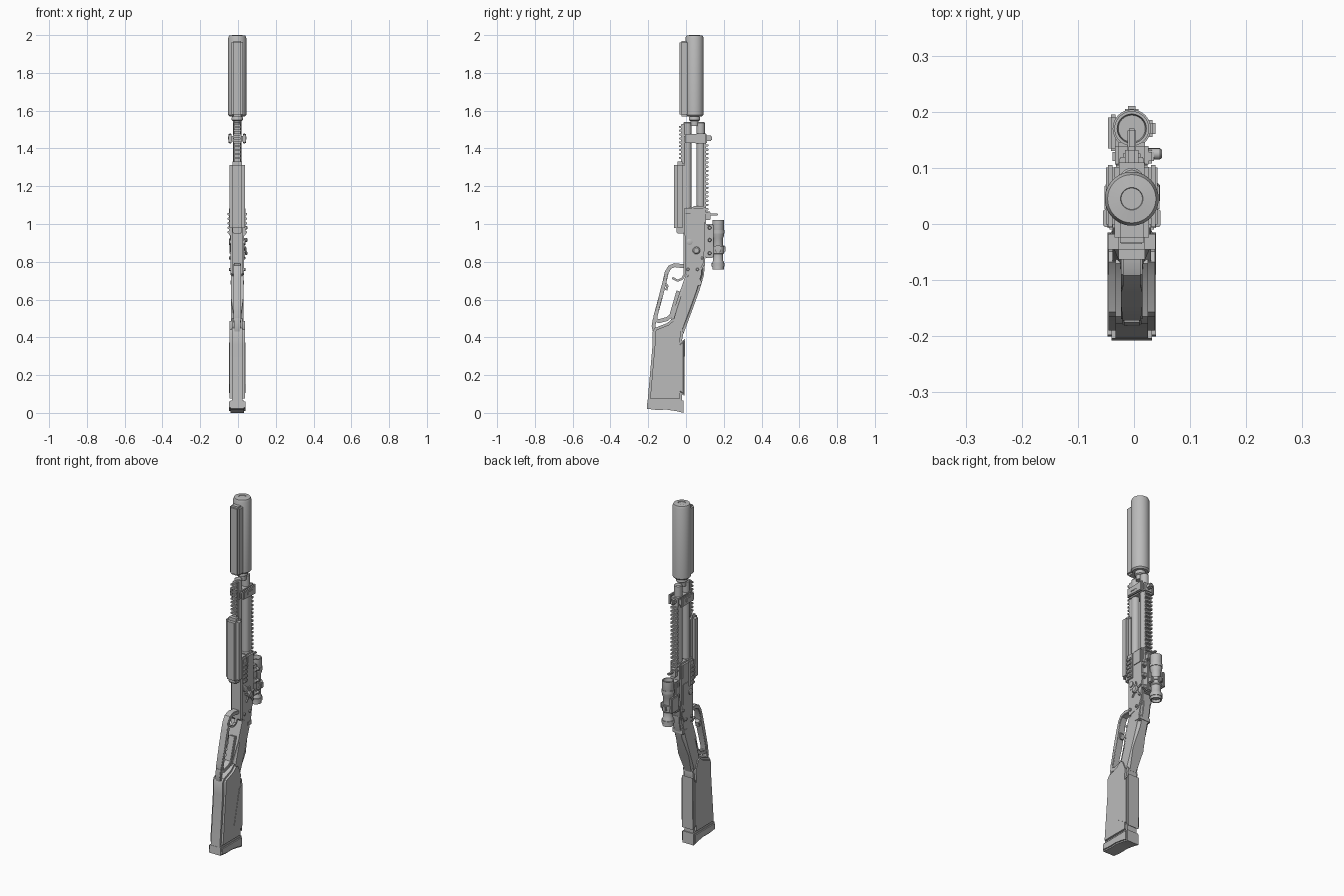
import bpy, bmesh, math
from mathutils import Vector, Matrix

if "Cube" in bpy.data.objects:
    bpy.data.objects.remove(bpy.data.objects["Cube"], do_unlink=True)

CX = -0.004  # centre line of the rifle

gray = bpy.data.materials.new("plain_gray")
gray.use_nodes = True
gray.diffuse_color = (0.5, 0.5, 0.5, 1)
gray.node_tree.nodes["Principled BSDF"].inputs["Base Color"].default_value = (0.5, 0.5, 0.5, 1)


def finish(name, bm, bevel=0, segments=2):
    if bevel:
        edges = [e for e in bm.edges if e.calc_face_angle(0) > 0.6]
        bmesh.ops.bevel(bm, geom=edges, offset=bevel, segments=segments,
                        affect='EDGES', clamp_overlap=True)
    bmesh.ops.recalc_face_normals(bm, faces=bm.faces[:])
    mesh = bpy.data.meshes.new(name)
    bm.to_mesh(mesh)
    bm.free()
    mesh.materials.append(gray)
    ob = bpy.data.objects.new(name, mesh)
    bpy.context.collection.objects.link(ob)
    bpy.ops.object.select_all(action='DESELECT')
    ob.select_set(True)
    bpy.context.view_layer.objects.active = ob
    bpy.ops.object.shade_smooth_by_angle(angle=math.radians(35))
    return ob


def box(name, x, y, z, bevel=0.004):
    """Box from (min, max) pairs, x measured from the centre line."""
    bm = bmesh.new()
    bmesh.ops.create_cube(bm, size=1)
    for v in bm.verts:
        for i, (a, b) in enumerate((x, y, z)):
            v.co[i] = a if v.co[i] < 0 else b
        v.co.x += CX
    return finish(name, bm, bevel)


def prism(name, points, half, x=0, bevel=0.004, segments=2):
    """Side profile of (y, z) points given thickness along x."""
    bm = bmesh.new()
    verts = [bm.verts.new((CX + x - half, y, z)) for y, z in points]
    face = bm.faces.new(verts)
    out = bmesh.ops.extrude_face_region(bm, geom=[face])
    for v in out["geom"]:
        if isinstance(v, bmesh.types.BMVert):
            v.co.x += 2 * half
    return finish(name, bm, bevel, segments)


def strip(name, path, thick, half, bevel=0.003):
    """Bent bar that follows a (y, z) path."""
    pts = [Vector(p) for p in path]
    left, right = [], []
    for i, p in enumerate(pts):
        d = (pts[min(i + 1, len(pts) - 1)] - pts[max(i - 1, 0)]).normalized()
        n = Vector((-d.y, d.x)) * thick / 2
        left.append(p + n)
        right.append(p - n)
    return prism(name, left + right[::-1], half, bevel=bevel)


def lathe(name, y, rings, x=0, axis='Z', sides=32):
    """Turned part from (position, radius) rings along an axis."""
    bm = bmesh.new()
    loops = []
    for t, r in rings:
        loop = []
        for i in range(sides):
            a = math.tau * i / sides
            c, s = r * math.cos(a), r * math.sin(a)
            if axis == 'Z':
                co = (CX + x + c, y + s, t)
            else:
                co = (CX + t, y[0] + c, y[1] + s)
            loop.append(bm.verts.new(co))
        loops.append(loop)
    for a, b in zip(loops, loops[1:]):
        for i in range(sides):
            j = (i + 1) % sides
            bm.faces.new((a[i], a[j], b[j], b[i]))
    bm.faces.new(loops[0])
    bm.faces.new(loops[-1])
    return finish(name, bm)


# Suppressor with its front ridge and neck
lathe("suppressor", 0.045, [(1.57, .04), (1.578, .048), (1.985, .048), (1.998, .043),
                            (2.0, .02), (1.997, .019)], sides=48)
box("suppressor_ridge", (-.031, .031), (-.034, .04), (1.57, 1.97), .01)
lathe("muzzle_neck", 0.045, [(1.52, .022), (1.545, .022), (1.55, .03), (1.56, .03), (1.572, .026)])

# Barrel above, magazine tube below, with an open slot between them
lathe("barrel", 0.078, [(1.05, .022), (1.535, .022), (1.54, .018)])
lathe("magazine_tube", 0.008, [(1.05, .021), (1.535, .021), (1.54, .017)])

# Barrel clamp, its slotted side plates and screw
prism("barrel_clamp", [(-.018, 1.43), (.11, 1.43), (.11, 1.475), (-.018, 1.475)], .031, bevel=.008)
for side in (-1, 1):
    name = "left" if side > 0 else "right"
    prism("clamp_plate_" + name, [(-.005, 1.43), (.105, 1.425), (.105, 1.48), (-.005, 1.475)],
          .008, side * .038)
    box("clamp_slot_" + name, sorted((side * .044, side * .049)), (.025, .07), (1.445, 1.465), .002)
box("clamp_screw", (-.012, .012), (.1, .138), (1.44, 1.468), .006)

# Top accessory rail
box("top_rail", (-.018, .018), (.09, .107), (1.03, 1.43), .002)
for i in range(17):
    z = 1.05 + i * .0225
    box("top_rail_tooth", (-.022, .022), (.105, .119), (z, z + .012), .002)

# Handguard and front rail
prism_half = .042
box("handguard", (-prism_half, prism_half), (-.063, .0), (.96, 1.33), .018)
box("handguard_spine", (-.025, .025), (-.05, .03), (.95, 1.08), .006)
box("front_rail", (-.016, .016), (-.026, -.005), (1.32, 1.53), .002)
for i in range(9):
    z = 1.345 + i * .0205
    box("front_rail_tooth", (-.02, .02), (-.036, -.024), (z, z + .011), .002)

# Receiver
prism("receiver", [(-.013, .735), (.0, .72), (.075, .74), (.1, .79), (.108, .9),
                   (.105, 1.09), (-.013, 1.09)], .036, bevel=.008)
box("barrel_shroud", (-.04, .04), (.03, .102), (1.0, 1.095), .01)
for side in (-1, 1):
    name = "left" if side > 0 else "right"
    box("side_rail_" + name, sorted((side * .03, side * .043)), (-.01, .032), (.94, 1.085), .003)
    for i in range(5):
        z = .95 + i * .024
        box("side_rail_tooth_" + name, sorted((side * .04, side * .051)), (-.005, .026),
            (z, z + .013), .002)
    for y, z, r in ((.018, .905, .016), (.06, .76, .008), (.01, .76, .008), (.085, .82, .007)):
        lathe("receiver_pin_" + name, (y, z), [(side * .03, r), (side * .042, r), (side * .044, r * .7)],
              axis='X', sides=20)

# Saddle on the left side: a hub with spokes
lathe("saddle_hub", (.055, .86), [(.03, .02), (.045, .02), (.05, .014)], axis='X', sides=20)
for i in range(5):
    a = math.tau * i / 5 + .3
    c, s = math.cos(a), math.sin(a)
    prism("saddle_spoke", [(.055 + u * c - w * s, .86 + u * s + w * c)
                           for u, w in ((0, -.008), (.045, -.004), (.045, .004), (0, .008))],
          .004, .038, bevel=.001)
box("ejection_port", (-.038, -.034), (.04, .085), (.85, .97), .001)

# Sight mount
box("sight_mount", (-.03, .03), (.1, .145), (.82, 1.0), .006)
for z in (.83, .9, .965):
    box("mount_clamp", (-.034, .04), (.108, .132), (z, z + .03), .004)
    lathe("mount_screw", (.125, z + .015), [(.03, .01), (.05, .01), (.054, .007)], axis='X', sides=16)
box("mount_lever", (-.008, .008), (.105, .17), (1.045, 1.056), .003)
box("mount_lever_base", (-.016, .016), (.1, .13), (1.02, 1.065), .004)

# Sight tube with rings, knobs and side plate
lathe("sight_tube", .17, [(.775, .022), (.76, .024), (.76, .03), (.8, .03), (.806, .026),
                          (.84, .026), (.845, .031), (.87, .031), (.875, .026), (.925, .026),
                          (.935, .031), (1.02, .031), (1.02, .026), (1.0, .024)])
for z in (.775, .865, .95):
    lathe("sight_ring", .17, [(z, .026), (z, .034), (z + .018, .034), (z + .018, .026)])
box("sight_top_knob", (-.012, .012), (.19, .21), (.85, .885), .005)
box("sight_left_knob", (.02, .042), (.155, .185), (.85, .885), .005)
box("sight_side_plate", (-.042, -.024), (.13, .195), (.84, .93), .005)

# Stock wrist and butt
prism("stock_wrist", [(-.1, .42), (-.072, .52), (-.04, .62), (-.005, .72), (.01, .765),
                      (.1, .785), (.095, .73), (.07, .645), (.028, .53), (-.013, .42)],
      .034, bevel=.014, segments=3)
prism("stock_butt", [(-.177, .43), (-.165, .45), (-.1, .475), (-.07, .5), (-.04, .49), (-.013, .425),
                     (-.02, .39), (-.02, .065), (-.203, .065), (-.177, .36)],
      .041, bevel=.012, segments=2)
box("wrist_band", (-.037, .037), (.04, .083), (.675, .705), .005)

# Cheek panel
prism("cheek_panel", [(-.006, .392), (-.05, .355), (-.1, .15), (-.008, .09)],
      .043, bevel=.009, segments=3)

# Butt pad
prism("butt_pad", [(-.204, .066), (-.208, .022), (-.16, .016), (-.1, .017), (-.05, .009),
                   (-.012, .0), (-.014, .066)], .043, bevel=.007)

# Lever loop and trigger
strip("lever_loop", [(.0, .775), (-.06, .782), (-.085, .772), (-.102, .745), (-.112, .7),
                     (-.135, .61), (-.162, .51), (-.16, .492), (-.145, .485), (-.1, .497),
                     (-.078, .515), (-.04, .645)], .021, .019)
strip("lever_brace", [(-.165, .5), (-.172, .46), (-.165, .43)], .02, .017)
strip("finger_hook", [(-.115, .69), (-.098, .672), (-.105, .65)], .012, .014)
strip("trigger", [(-.005, .735), (-.02, .71), (-.045, .7), (-.072, .715)], .012, .007, .002)
